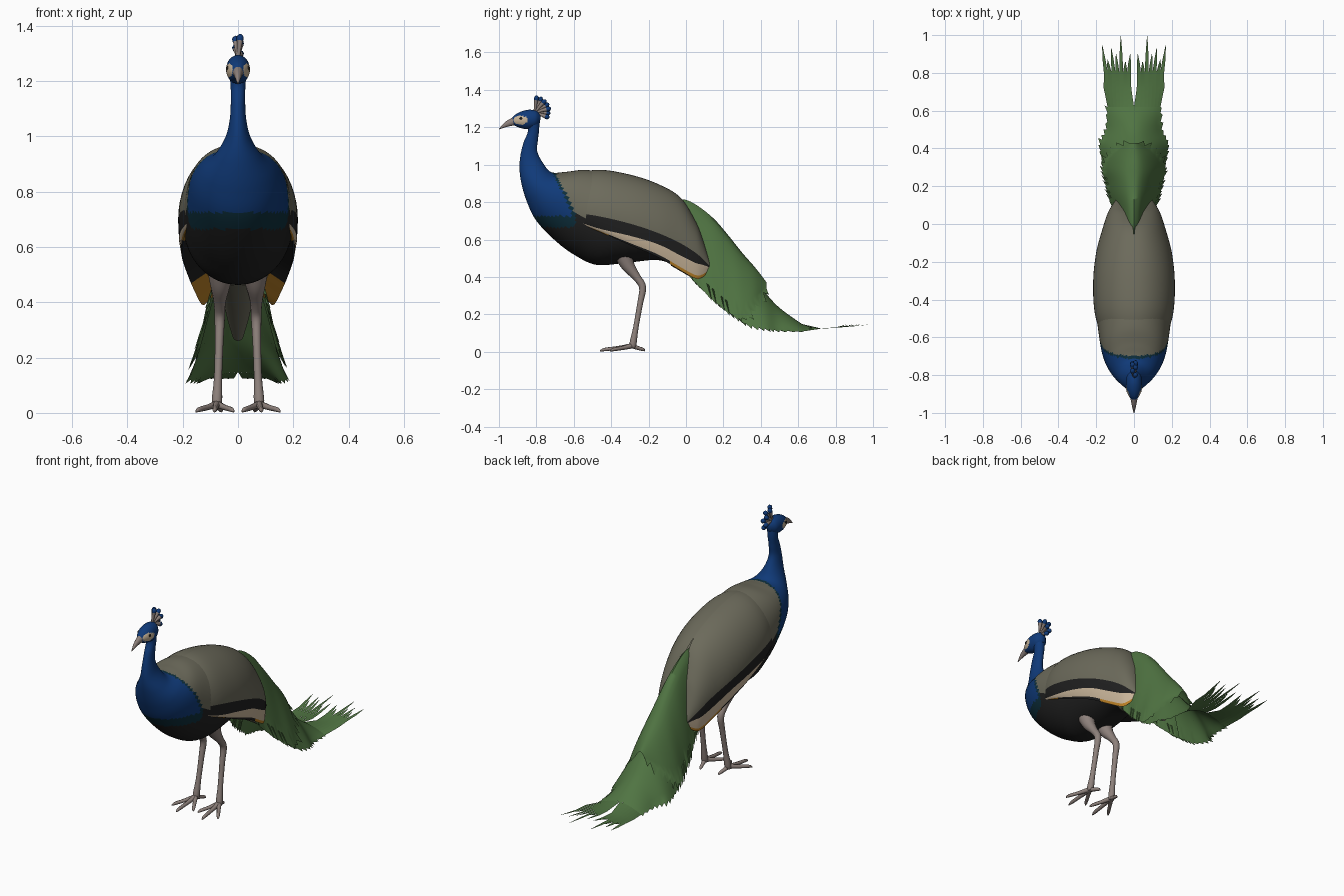
import bpy, bmesh, math, random
from mathutils import Vector

if "Cube" in bpy.data.objects:
    bpy.data.objects.remove(bpy.data.objects["Cube"])

random.seed(4)
COLOURS = {
    "grey": (0.15, 0.145, 0.105), "blue": (0.005, 0.042, 0.19), "teal": (0.004, 0.028, 0.045),
    "black": (0.014, 0.014, 0.014), "cream": (0.58, 0.46, 0.32), "orange": (0.5, 0.22, 0.02),
    "green": (0.08, 0.175, 0.055), "horn": (0.27, 0.22, 0.20)}
NAMES = list(COLOURS)
MATS = []
for n, c in COLOURS.items():
    m = bpy.data.materials.new(n)
    m.diffuse_color = (*c, 1)
    m.use_nodes = True
    m.node_tree.nodes["Principled BSDF"].inputs["Base Color"].default_value = m.diffuse_color
    MATS.append(m)


def smooth_rows(keys, steps):
    """Catmull-Rom interpolation of tuples of numbers."""
    out = []
    for i in range(len(keys) - 1):
        p0, p1, p2, p3 = (keys[max(0, min(len(keys) - 1, i + k))] for k in (-1, 0, 1, 2))
        for s in range(steps):
            t = s / steps
            out.append([b + 0.5 * t * (c - a + t * (2*a - 5*b + 4*c - d + t * (3*(b - c) + d - a)))
                        for a, b, c, d in zip(p0, p1, p2, p3)])
    return out + [list(keys[-1])]


def skin(name, rows, rule, closed=False, angle=50):
    """Surface through rows of points; rule(row, column, centre) gives the colour."""
    bm = bmesh.new()
    vs = [[bm.verts.new(p) for p in r] for r in rows]
    n = len(rows[0])
    for i in range(len(rows) - 1):
        for j in range(n if closed else n - 1):
            k = (j + 1) % n
            f = bm.faces.new((vs[i][j], vs[i][k], vs[i+1][k], vs[i+1][j]))
            f.material_index = NAMES.index(rule(i, j, f.calc_center_median()))
    if closed:
        for i, r in ((0, vs[0]), (len(rows) - 2, vs[-1])):
            f = bm.faces.new(r)
            f.material_index = NAMES.index(rule(i, 0, f.calc_center_median()))
    bmesh.ops.recalc_face_normals(bm, faces=bm.faces)
    if not closed:
        bm.normal_update()
        if sum(f.normal.z * f.calc_area() for f in bm.faces) < 0:
            bmesh.ops.reverse_faces(bm, faces=bm.faces)
    me = bpy.data.meshes.new(name)
    bm.to_mesh(me)
    bm.free()
    for m in MATS:
        me.materials.append(m)
    ob = bpy.data.objects.new(name, me)
    bpy.context.collection.objects.link(ob)
    bpy.ops.object.select_all(action='DESELECT')
    ob.select_set(True)
    bpy.context.view_layer.objects.active = ob
    bpy.ops.object.shade_smooth_by_angle(angle=math.radians(angle))
    return ob


def hoops(keys, steps, seg):
    """Elliptical rings from (y, z) lower point, (y, z) upper point and half width."""
    rows = []
    for y0, z0, y1, z1, w in smooth_rows(keys, steps):
        ring = []
        for k in range(seg):
            a = 2 * math.pi * k / seg
            s = 0.5 + 0.5 * math.sin(a)
            ring.append((w * math.cos(a), y0 + (y1 - y0) * s, z0 + (z1 - z0) * s))
        rows.append(ring)
    return rows


def tube(name, keys, colour, steps=4, seg=10):
    """Round tube through (x, y, z, radius) points."""
    pts = smooth_rows(keys, steps)
    rows = []
    for i, p in enumerate(pts):
        d = Vector(pts[min(i + 1, len(pts) - 1)][:3]) - Vector(pts[max(i - 1, 0)][:3])
        u = d.cross(Vector((0.9, 0.3, 0.1))).normalized()
        v = d.cross(u).normalized()
        rows.append([Vector(p[:3]) + p[3] * (u * math.cos(a) + v * math.sin(a))
                     for a in (2 * math.pi * k / seg for k in range(seg))])
    return skin(name, rows, lambda i, j, c: colour, True)


# Body and neck
def body_colour(i, j, c):
    edge = -0.61 - max(0, c.z - 0.75) * 0.5
    if c.z > 0.985 or (c.y < edge and c.z > 0.725):
        return "blue"
    if c.y < edge + 0.015 and c.z > 0.665:
        return "teal"
    return "grey" if c.z > 0.745 - 0.41 * (c.y + 0.6) else "black"


skin("body_and_neck", hoops([
    (-0.855, 1.24, -0.785, 1.26, 0.034), (-0.845, 1.18, -0.785, 1.19, 0.027),
    (-0.868, 1.12, -0.792, 1.13, 0.026), (-0.885, 1.05, -0.795, 1.07, 0.03),
    (-0.89, 0.98, -0.765, 1.01, 0.046), (-0.88, 0.90, -0.72, 0.96, 0.085),
    (-0.85, 0.80, -0.64, 0.962, 0.135), (-0.80, 0.70, -0.55, 0.972, 0.168),
    (-0.70, 0.595, -0.45, 0.962, 0.187), (-0.60, 0.52, -0.35, 0.94, 0.197),
    (-0.48, 0.465, -0.24, 0.905, 0.198), (-0.32, 0.475, -0.12, 0.855, 0.185),
    (-0.15, 0.49, -0.04, 0.78, 0.145), (-0.02, 0.45, 0.03, 0.70, 0.09),
    (0.10, 0.44, 0.10, 0.54, 0.03)], 9, 72), body_colour, True)


# Head with pale cheek patches
def head_colour(i, j, c):
    cheek = ((c.y + 0.885) / 0.038) ** 2 + ((c.z - 1.238) / 0.024) ** 2 < 1
    return "cream" if cheek and abs(c.x) > 0.018 else "blue"


skin("head", hoops([
    (-0.932, 1.222, -0.93, 1.25, 0.012), (-0.915, 1.208, -0.912, 1.268, 0.026),
    (-0.88, 1.195, -0.88, 1.285, 0.040), (-0.845, 1.19, -0.84, 1.294, 0.043),
    (-0.805, 1.2, -0.80, 1.288, 0.037), (-0.78, 1.225, -0.778, 1.265, 0.014)], 7, 40),
    head_colour, True)
skin("beak", hoops([
    (-0.915, 1.21, -0.915, 1.258, 0.02), (-0.945, 1.205, -0.94, 1.246, 0.015),
    (-0.975, 1.197, -0.97, 1.226, 0.009), (-1.0, 1.188, -0.998, 1.194, 0.002)], 4, 14),
    lambda i, j, c: "horn", True)
for s in (-1, 1):
    tube("eye", [(s * 0.03, -0.882, 1.247, 0.009), (s * 0.041, -0.882, 1.247, 0.007)],
         "black", 1)

# Crest: fan of tufts with blue tips
for k in range(7):
    a = math.radians(82 - k * 17)
    x = 0.009 * (-1) ** k
    length = 0.088 if k < 5 else 0.082
    d = (math.cos(a), math.sin(a))
    tube("crest_tuft", [(0, -0.81, 1.275, 0.006)] +
         [(x * t, -0.81 + d[0] * length * t, 1.28 + d[1] * length * t, r)
          for t, r in ((0.4, 0.008), (0.78, 0.012))], "horn", 3, 8)
    tube("crest_tip", [(x * t, -0.81 + d[0] * length * t, 1.28 + d[1] * length * t, r)
                       for t, r in ((0.76, 0.0125), (0.92, 0.013), (1.03, 0.004))], "blue", 3, 8)

# Wings: station = y, top, stripe top, stripe bottom, lower edge, half width, inner gap
WING = smooth_rows([
    (-0.62, 0.945, 0.745, 0.71, 0.70, 0.165, 0), (-0.47, 0.973, 0.725, 0.66, 0.645, 0.208, 0),
    (-0.30, 0.947, 0.685, 0.62, 0.57, 0.216, 0), (-0.15, 0.897, 0.635, 0.575, 0.505, 0.20, 0),
    (-0.03, 0.825, 0.58, 0.515, 0.435, 0.168, 0.004), (0.05, 0.70, 0.53, 0.475, 0.392, 0.142, 0.035),
    (0.09, 0.60, 0.495, 0.465, 0.40, 0.122, 0.055), (0.13, 0.47, 0.455, 0.45, 0.44, 0.095, 0.08)], 6)
ARC = 14


def wing_colour(i, j, c):
    if j < ARC:
        return "grey"
    if j == ARC:
        return "black"
    if j == ARC + 1:
        return "cream"
    return "orange" if c.y > -0.08 or c.y < -0.4 else "black"


for s in (-1, 1):
    rows = []
    for y, top, a, b, low, w, gap in WING:
        row = []
        for k in range(ARC + 1):
            t = math.pi / 2 * k / ARC
            row.append((s * (gap + (w - gap) * math.sin(t)), y, a + (top - a) * math.cos(t)))
        hem = low + 0.22 * (b - low)
        row += [(s * w * 0.985, y, b), (s * w * 0.95, y, hem),
                (s * w * 0.92, y, low), (s * w * 0.6, y, low + 0.04)]
        rows.append(row)
    skin("wing", rows, wing_colour, angle=40)


# Train: station = y, ridge height, edge height, edge half width
def section(r, t):
    y, ridge, edge, w = r
    return w * t ** 0.75, y, ridge - (ridge - edge) * t ** 1.3


def train(name, keys, steps, ragged):
    n = 10
    rows = []
    for i, r in enumerate(smooth_rows(keys, steps)):
        half = [section(r, k / n) for k in range(n + 1)]
        x, y, z = half[-1]
        ends = []
        for s in (-1, 1):
            g = random.uniform(0.3, 1) * ragged if i % 2 else 0
            ends.append((s * (x + g * 0.45), y + g * 0.6, max(0.105, z - g * 0.8)))
        rows.append([ends[0]] + [(-p[0], p[1], p[2]) for p in half[-2:0:-1]]
                    + half[:-1] + [ends[1]])
    return skin(name, rows, lambda i, j, c: "green", angle=70)


train("upper_train", [
    (-0.07, 0.815, 0.56, 0.07), (0.0, 0.812, 0.43, 0.095), (0.07, 0.775, 0.35, 0.11),
    (0.15, 0.71, 0.275, 0.135), (0.22, 0.63, 0.22, 0.15), (0.30, 0.53, 0.18, 0.165),
    (0.37, 0.45, 0.25, 0.12), (0.43, 0.372, 0.34, 0.03)], 6, 0.05)
END = (0.62, 0.148, 0.108, 0.14)
train("lower_train", [
    (0.22, 0.58, 0.22, 0.14), (0.32, 0.44, 0.15, 0.165), (0.42, 0.32, 0.125, 0.178),
    (0.50, 0.235, 0.115, 0.145), END], 6, 0.035)

# Long split feathers at the end of the train
TIPS = ((0.02, 0.90), (0.045, 0.86), (0.07, 0.995), (0.095, 0.90), (0.12, 0.93),
        (0.14, 0.87), (0.168, 0.945))
N = len(TIPS)
for s in (-1, 1):
    for k, (tx, ty) in enumerate(TIPS):
        a, b = section(END, k / N), section(END, (k + 1) / N)
        mx = 0.026 + 0.0205 * k
        rows = [[(s * a[0], a[1], a[2]), (s * b[0], b[1], b[2])]]
        for y, hw, z in ((0.72, 0.0115, 0.125), (0.80, 0.0105, 0.13)):
            rows.append([(s * (mx - hw), y, z), (s * (mx + hw), y, z - 0.002)])
        ym = 0.8 + (ty - 0.8) * 0.5
        xm = (mx + tx) / 2
        rows.append([(s * (xm - 0.007), ym, 0.138), (s * (xm + 0.008), ym, 0.136)])
        rows.append([(s * (tx - 0.001), ty, 0.147), (s * (tx + 0.001), ty, 0.147)])
        skin("train_feather", rows, lambda i, j, c: "green")

# Undertail coverts
skin("undertail", hoops([
    (-0.08, 0.46, -0.06, 0.52, 0.06), (0.04, 0.39, 0.06, 0.47, 0.055),
    (0.14, 0.33, 0.16, 0.40, 0.045), (0.25, 0.26, 0.26, 0.30, 0.02)], 3, 16),
    lambda i, j, c: "grey", True)

# Legs and feet
for s in (-1, 1):
    tube("leg", [(s * 0.062, -0.335, 0.52, 0.05), (s * 0.064, -0.31, 0.46, 0.036),
                 (s * 0.066, -0.265, 0.40, 0.022), (s * 0.066, -0.232, 0.345, 0.019),
                 (s * 0.068, -0.245, 0.26, 0.0155), (s * 0.072, -0.268, 0.13, 0.0145),
                 (s * 0.076, -0.283, 0.045, 0.019), (s * 0.077, -0.285, 0.02, 0.014)], "horn", 4, 14)
    for tx, ty in ((0.085, -0.46), (0.015, -0.40), (0.152, -0.405), (0.06, -0.22)):
        bx, by = 0.077, -0.287
        tube("toe", [(s * bx, by, 0.032, 0.014),
                     (s * (bx + (tx - bx) * 0.45), by + (ty - by) * 0.45, 0.02, 0.0105),
                     (s * (bx + (tx - bx) * 0.85), by + (ty - by) * 0.85, 0.012, 0.009),
                     (s * tx, ty, 0.004, 0.003)], "horn", 3, 8)
